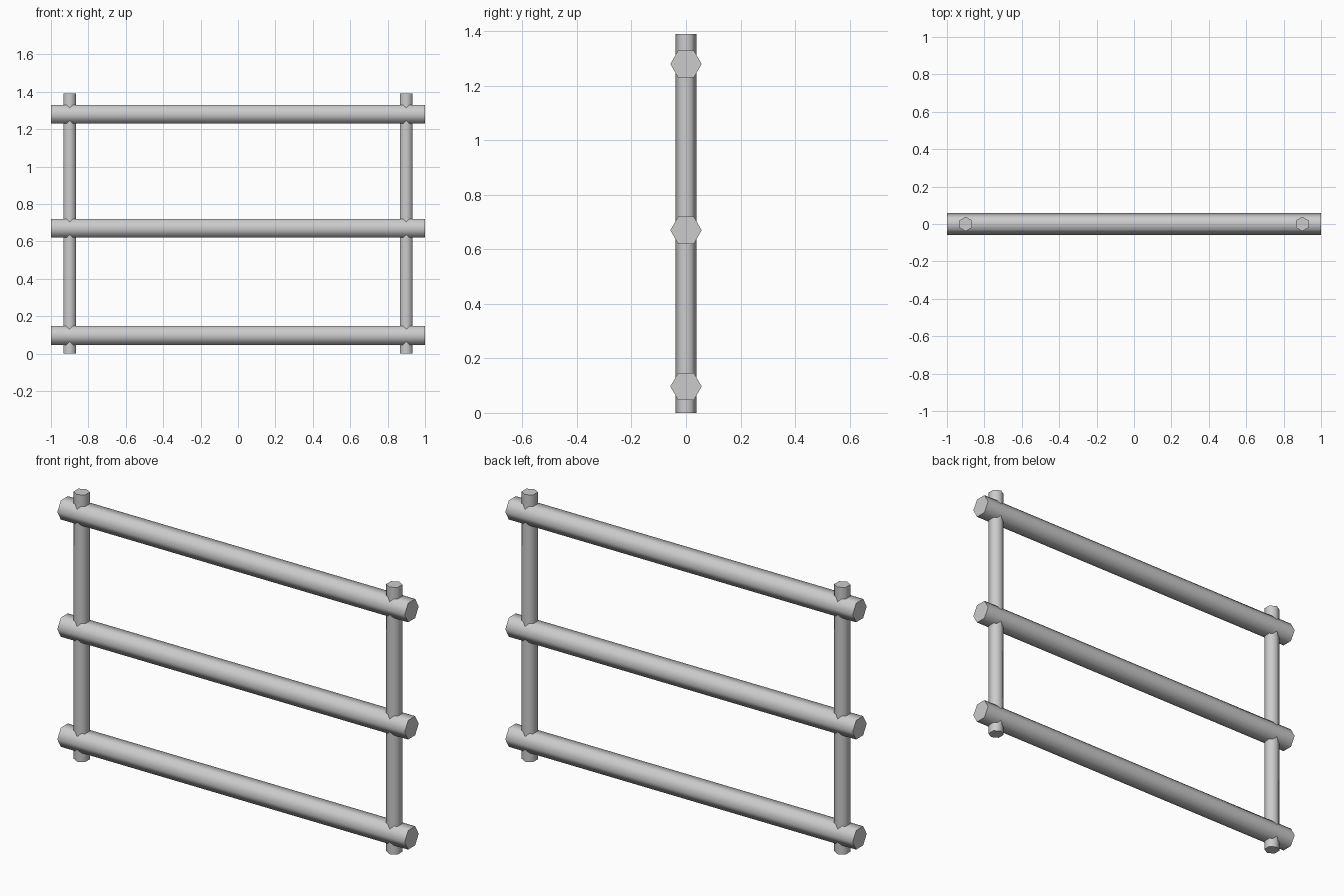
import bpy
from math import radians

if "Cube" in bpy.data.objects:
    bpy.data.objects.remove(bpy.data.objects["Cube"])


def hex_bar(name, radius, length, location, rotation=(0, 0, 0)):
    """Six-sided bar with smooth sides, crisp ends and corners pointing along y."""
    bpy.ops.mesh.primitive_cylinder_add(
        vertices=6, radius=radius, depth=length, location=location, rotation=rotation)
    bar = bpy.context.object
    bar.name = name
    bpy.ops.object.transform_apply(location=False, rotation=True, scale=False)
    bpy.ops.object.shade_smooth_by_angle(angle=radians(65))
    return bar


# Upright posts
POST_HEIGHT = 1.39
for side, x in (("left", -0.9), ("right", 0.9)):
    hex_bar(f"{side}_post", 0.0385, POST_HEIGHT, (x, 0, POST_HEIGHT / 2))

# Horizontal rails, passing through the posts
for level, z in (("bottom", 0.097), ("middle", 0.67), ("top", 1.28)):
    hex_bar(f"{level}_rail", 0.0575, 2.0, (0, 0, z), (0, radians(90), 0))
